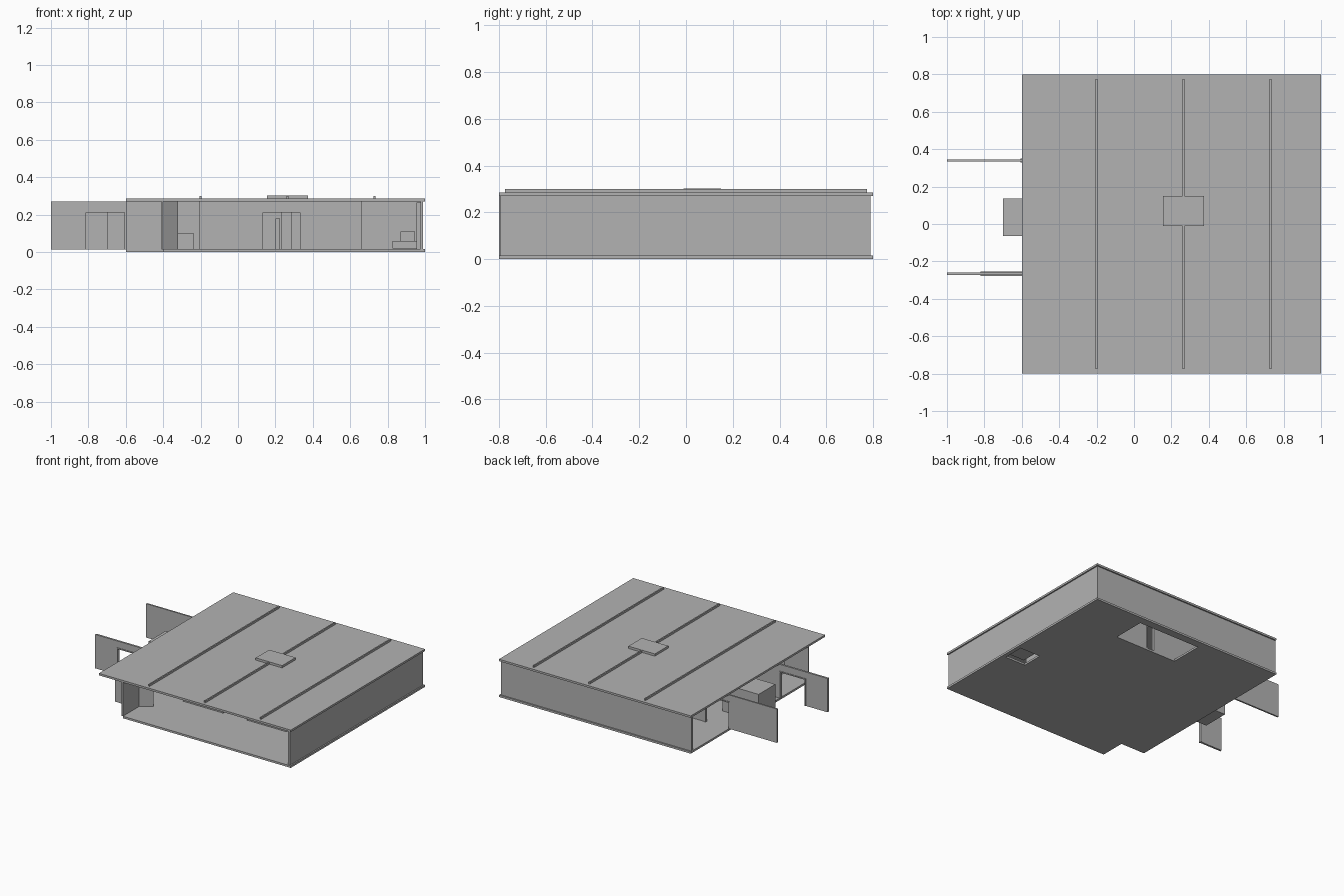
import bpy

if "Cube" in bpy.data.objects:
    bpy.data.objects.remove(bpy.data.objects["Cube"])

grey = bpy.data.materials.new("plain_grey")
grey.diffuse_color = (0.45, 0.45, 0.45, 1)
grey.use_nodes = True
grey.node_tree.nodes["Principled BSDF"].inputs["Base Color"].default_value = grey.diffuse_color


def prism(name, pts, z0, z1):
    """Upright prism from a counter-clockwise outline."""
    n = len(pts)
    verts = [(x, y, z0) for x, y in pts] + [(x, y, z1) for x, y in pts]
    faces = [tuple(reversed(range(n))), tuple(range(n, 2 * n))]
    faces += [(i, (i + 1) % n, (i + 1) % n + n, i + n) for i in range(n)]
    me = bpy.data.meshes.new(name)
    me.from_pydata(verts, [], faces)
    me.materials.append(grey)
    ob = bpy.data.objects.new(name, me)
    bpy.context.scene.collection.objects.link(ob)
    return ob


def box(name, x0, x1, y0, y1, z0, z1):
    return prism(name, [(x0, y0), (x1, y0), (x1, y1), (x0, y1)], z0, z1)


def cut(target, name, *dims):
    c = box(name, *dims)
    c.hide_render = True
    c.hide_viewport = True
    m = target.modifiers.new("cut", 'BOOLEAN')
    m.operation = 'DIFFERENCE'
    m.solver = 'EXACT'
    m.object = c


F, C = 0.015, 0.27  # floor top and ceiling heights


def door_wall(name, x0, x1, y0, y1, d0, d1, h=0.22):
    """Wall along x with a doorway from d0 to d1, and a thin frame round it."""
    o = [(x0, F), (d0, F), (d0, h), (d1, h), (d1, F), (x1, F), (x1, C), (x0, C)]
    n = len(o)
    verts = [(x, y0, z) for x, z in o] + [(x, y1, z) for x, z in o]
    faces = [tuple(range(n)), tuple(reversed(range(n, 2 * n)))]
    faces += [(i, i + n, (i + 1) % n + n, (i + 1) % n) for i in range(n)]
    me = bpy.data.meshes.new(name)
    me.from_pydata(verts, [], faces)
    me.materials.append(grey)
    bpy.context.scene.collection.objects.link(bpy.data.objects.new(name, me))
    e, t = 0.004, 0.008
    box(name + "_frame_left", d0, d0 + t, y0 - e, y1 + e, F, h)
    box(name + "_frame_right", d1 - t, d1, y0 - e, y1 + e, F, h)
    box(name + "_frame_top", d0, d1, y0 - e, y1 + e, h - t, h)


# Floor slab with corner notch, stairwell opening and small shaft
floor = prism("floor_slab", [(-0.4, -0.8), (1, -0.8), (1, 0.8), (-0.6, 0.8),
                             (-0.6, -0.61), (-0.4, -0.61)], 0, F)
cut(floor, "stairwell_cutter", 0.05, 0.565, 0.49, 0.74, -0.1, 0.1)
cut(floor, "shaft_cutter", 0.8, 0.97, -0.21, -0.05, -0.1, 0.1)

# Roof slab, ribs and hatch
box("roof_slab", -0.6, 1, -0.8, 0.8, C, 0.285)
for i, x in enumerate((-0.2, 0.265, 0.73)):
    box(f"roof_rib_{i + 1}", x - 0.005, x + 0.005, -0.775, 0.775, 0.285, 0.3)
box("roof_hatch", 0.155, 0.375, -0.01, 0.15, 0.285, 0.302)

# Outer walls
box("right_wall", 0.975, 0.99, -0.795, 0.785, F, C)
box("back_wall", -0.6, 0.99, 0.775, 0.79, F, C)
box("notch_side_wall", -0.41, -0.4, -0.8, -0.61, F, C)
box("notch_back_wall", -0.6, -0.4, -0.61, -0.6, F, C)
prism("angled_wall", [(-0.4, -0.61), (-0.32, -0.55), (-0.325, -0.543), (-0.405, -0.603)], F, C)

# Projecting walls on the left, continued inside
door_wall("left_front_wall", -1, -0.2, -0.273, -0.258, -0.82, -0.6)
door_wall("left_back_wall", -1, -0.2, 0.334, 0.346, -0.607, -0.4)

# Inner walls
door_wall("room_front_wall", -0.2, 0.66, -0.365, -0.355, 0.125, 0.34)
door_wall("stair_wall", -0.19, 0.65, 0.475, 0.485, 0.225, 0.295)
box("room_left_wall", -0.205, -0.193, -0.365, 0.775, F, C)
box("room_right_wall", 0.65, 0.66, -0.365, 0.775, F, C)

# Cabinets and stepped shaft
box("side_cabinet", -0.7, -0.4, -0.065, 0.135, F, 0.22)
box("low_cabinet", -0.32, -0.235, -0.35, -0.28, F, 0.1)
box("shaft_lower_step", 0.825, 0.96, -0.19, -0.07, 0.02, 0.06)
box("shaft_upper_step", 0.87, 0.945, -0.165, -0.095, 0.06, 0.11)
box("right_wall_panel", 0.955, 0.975, -0.21, -0.05, F, 0.265)
box("room_post", 0.2, 0.225, 0.1, 0.13, F, 0.18)
